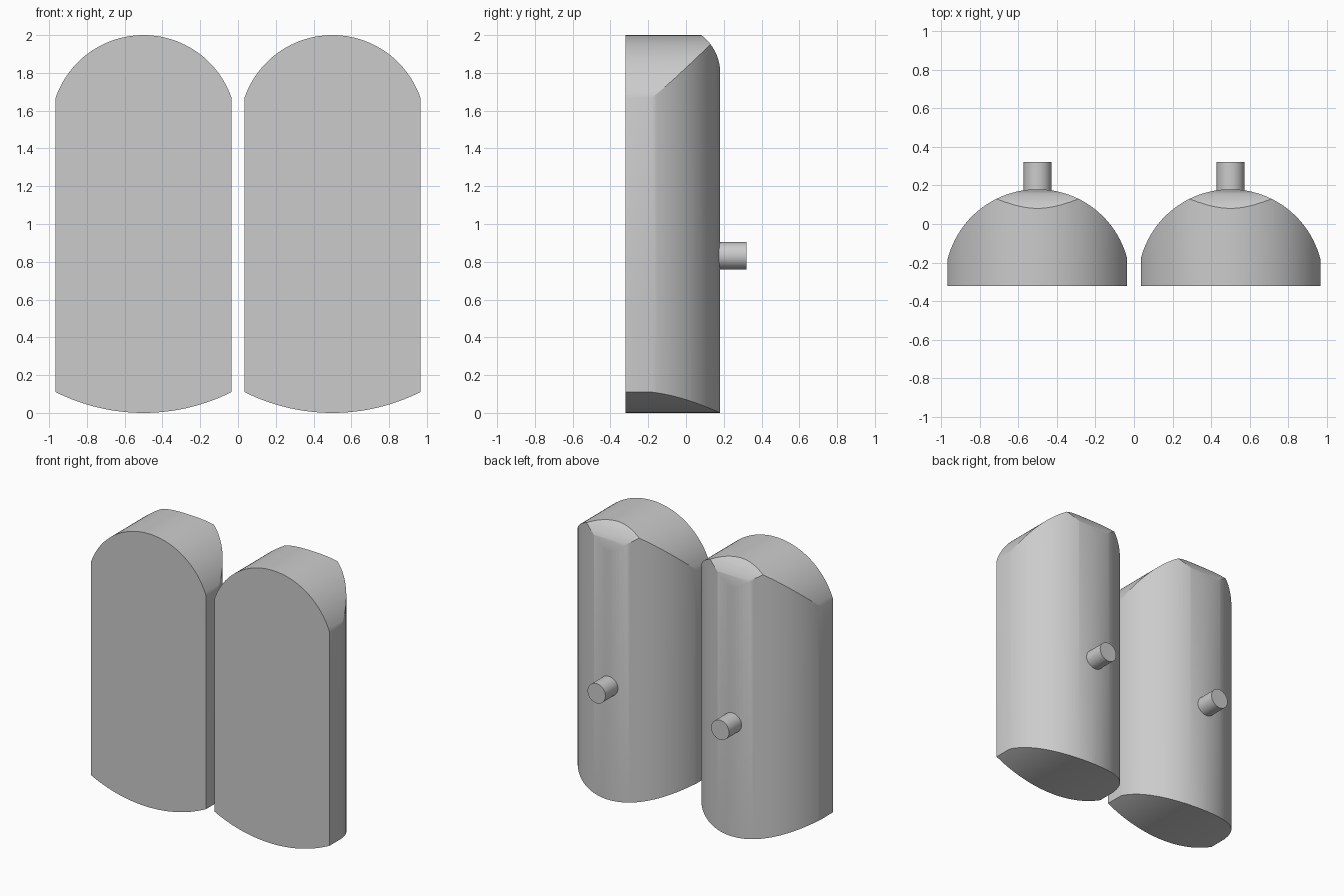
import bpy
import bmesh
from math import asin, cos, pi, sin
from mathutils import Matrix, Vector

if "Cube" in bpy.data.objects:
    bpy.data.objects.remove(bpy.data.objects["Cube"])

grey = bpy.data.materials.new("plain grey")
grey.use_nodes = True
colour = (0.6, 0.6, 0.6, 1)
grey.diffuse_color = colour
grey.node_tree.nodes["Principled BSDF"].inputs["Base Color"].default_value = colour

HALF_W = 0.465
CENTRE_X = 0.5
FRONT_Y, BACK_Y, SIDE_Y = -0.32, 0.18, -0.18


def arc(centre, radius, start, end, steps):
    """Points of a circular arc, from angle start to end."""
    angles = [start + (end - start) * i / steps for i in range(steps + 1)]
    return [(centre[0] + radius * cos(a), centre[1] + radius * sin(a)) for a in angles]


def bulge(base, rise, steps):
    """Arc across the full width, rising from base by rise."""
    radius = (HALF_W ** 2 + rise ** 2) / (2 * abs(rise))
    half = asin(HALF_W / radius)
    if rise > 0:
        return arc((0, base + rise - radius), radius, pi / 2 - half, pi / 2 + half, steps)
    return arc((0, base + rise + radius), radius, -pi / 2 - half, -pi / 2 + half, steps)


def prism(name, outline, place, sweep):
    """Extrude an outline, placed in space by a function, along sweep."""
    bm = bmesh.new()
    face = bm.faces.new([bm.verts.new(place(u, v)) for u, v in outline])
    grown = bmesh.ops.extrude_face_region(bm, geom=[face], use_keep_orig=True)
    moved = [g for g in grown["geom"] if isinstance(g, bmesh.types.BMVert)]
    bmesh.ops.translate(bm, verts=moved, vec=Vector(sweep))
    bmesh.ops.recalc_face_normals(bm, faces=bm.faces)
    return finish(name, bm)


def finish(name, bm):
    mesh = bpy.data.meshes.new(name)
    bm.to_mesh(mesh)
    bm.free()
    mesh.materials.append(grey)
    obj = bpy.data.objects.new(name, mesh)
    bpy.context.collection.objects.link(obj)
    return obj


def select(obj):
    bpy.ops.object.select_all(action="DESELECT")
    obj.select_set(True)
    bpy.context.view_layer.objects.active = obj


# Plan outline: flat front, short straight sides, rounded back
plan = [(-HALF_W, FRONT_Y), (HALF_W, FRONT_Y)] + bulge(SIDE_Y, BACK_Y - SIDE_Y, 48)
body = prism("left_block", plan, lambda u, v: (u, v, -0.2), (0, 0, 2.4))

# Front outline: arched top and shallow curved bottom
front = bulge(0.11, -0.11, 32) + bulge(1.67, 0.33, 48)
front_cutter = prism("front_cutter", front, lambda u, v: (u, -0.6, v), (0, 1.2, 0))

# Side outline: rounds off the upper back edge
side = [(-0.6, -0.3), (0.181, -0.3)] + arc((-0.069, 1.8), 0.25, 0, pi / 2, 24) + [(-0.6, 2.05)]
side_cutter = prism("side_cutter", side, lambda u, v: (-0.8, u, v), (1.6, 0, 0))

for cutter in (front_cutter, side_cutter):
    cutter.hide_render = True
    select(body)
    mod = body.modifiers.new("trim", "BOOLEAN")
    mod.operation = "INTERSECT"
    mod.solver = "EXACT"
    mod.object = cutter
    bpy.ops.object.modifier_apply(modifier=mod.name)
    bpy.data.objects.remove(cutter)

# Round peg standing out of the back
bm = bmesh.new()
bmesh.ops.create_cone(bm, cap_ends=True, segments=40, radius1=0.072, radius2=0.072, depth=0.16,
                      matrix=Matrix.Translation((0, 0.24, 0.832)) @ Matrix.Rotation(pi / 2, 4, "X"))
peg = finish("left_peg", bm)

# Shade, then place a left and a right copy
for part in (body, peg):
    select(part)
    bpy.ops.object.shade_smooth_by_angle(angle=pi / 7)
    twin = part.copy()
    twin.name = part.name.replace("left", "right")
    bpy.context.collection.objects.link(twin)
    part.location.x, twin.location.x = CENTRE_X, -CENTRE_X
